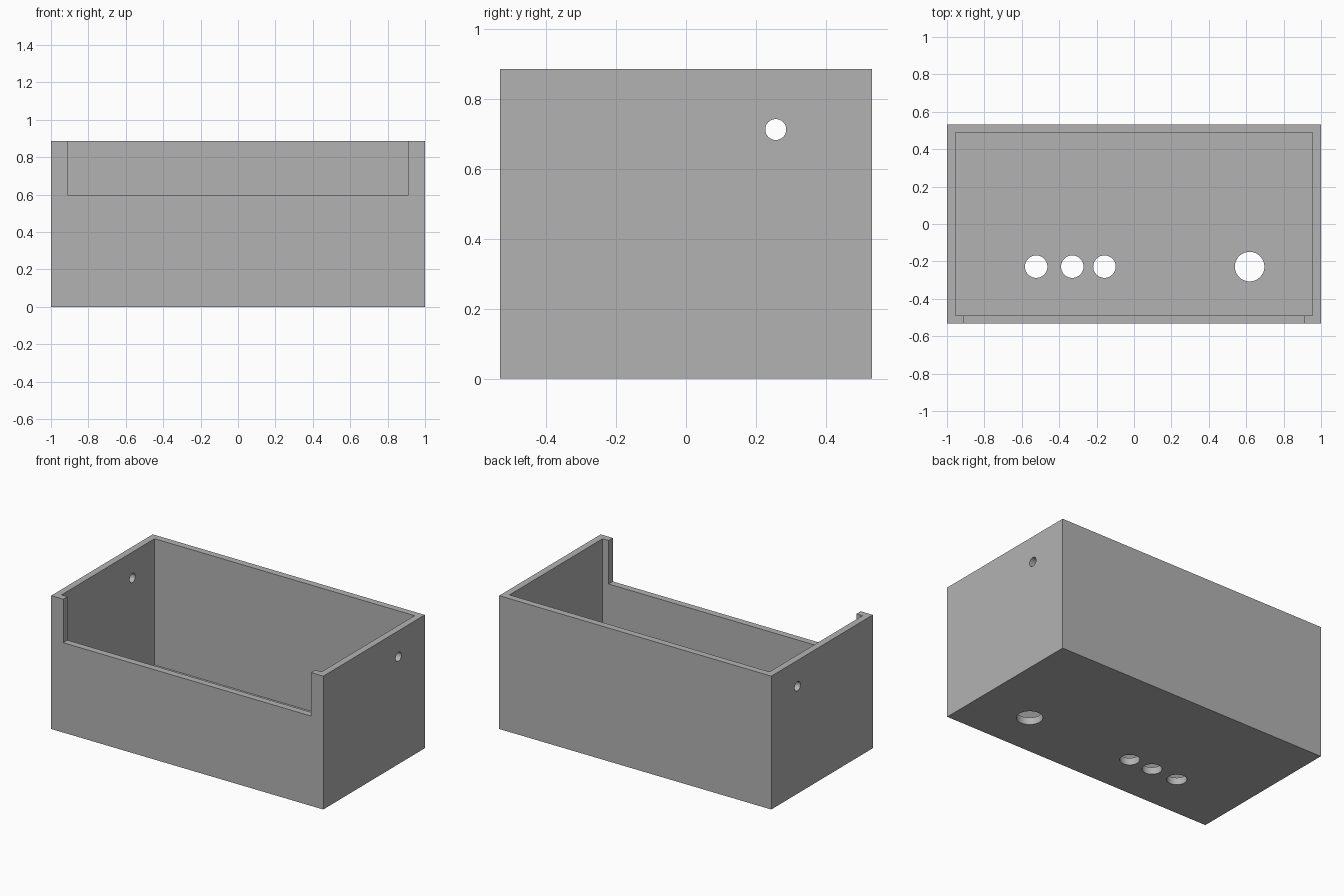
import bpy
from math import pi

if "Cube" in bpy.data.objects:
    bpy.data.objects.remove(bpy.data.objects["Cube"], do_unlink=True)

WIDTH, DEPTH, HEIGHT = 2.0, 1.066, 0.886
WALL, FLOOR = 0.0445, 0.047

grey = bpy.data.materials.new("plain grey")
grey.use_nodes = True
colour = (0.45, 0.45, 0.45, 1)
grey.diffuse_color = colour
grey.node_tree.nodes["Principled BSDF"].inputs["Base Color"].default_value = colour


def block(name, x, y, z):
    """Box spanning the given (low, high) ranges."""
    spans = (x, y, z)
    bpy.ops.mesh.primitive_cube_add(size=1, location=[(a + b) / 2 for a, b in spans])
    obj = bpy.context.object
    obj.name = name
    obj.scale = [b - a for a, b in spans]
    bpy.ops.object.transform_apply(location=True, rotation=True, scale=True)
    obj.data.materials.append(grey)
    return obj


def drill(name, radius, length, location, rotation=(0, 0, 0)):
    bpy.ops.mesh.primitive_cylinder_add(vertices=48, radius=radius, depth=length,
                                        location=location, rotation=rotation)
    obj = bpy.context.object
    obj.name = name
    obj.data.materials.append(grey)
    return obj


def carve(body, cutter):
    cutter.hide_render = True
    mod = body.modifiers.new("cut", 'BOOLEAN')
    mod.operation = 'DIFFERENCE'
    mod.solver = 'EXACT'
    mod.object = cutter
    bpy.context.view_layer.objects.active = body
    bpy.ops.object.modifier_apply(modifier=mod.name)
    bpy.data.objects.remove(cutter, do_unlink=True)


# Open-topped case
hx, hy = WIDTH / 2, DEPTH / 2
case = block("open_case", (-hx, hx), (-hy, hy), (0, HEIGHT))
carve(case, block("cavity", (WALL - hx, hx - WALL), (WALL - hy, hy - WALL), (FLOOR, 1.2)))

# Wide notch in the front wall
carve(case, block("front_notch", (-0.911, 0.911), (-hy - 0.1, 0.1 - hy), (0.597, 1.2)))

# Round holes through the floor
for x, radius in ((-0.523, 0.06), (-0.33, 0.06), (-0.158, 0.06), (0.618, 0.079)):
    carve(case, drill("floor_hole", radius, 0.3, (x, -0.228, 0)))

# Matching small hole through both side walls
carve(case, drill("side_hole", 0.03, 3, (0, 0.257, 0.713), (0, pi / 2, 0)))

# Smooth hole walls, crisp box edges
bpy.ops.object.select_all(action='DESELECT')
case.select_set(True)
bpy.context.view_layer.objects.active = case
bpy.ops.object.shade_smooth_by_angle(angle=pi / 6)
